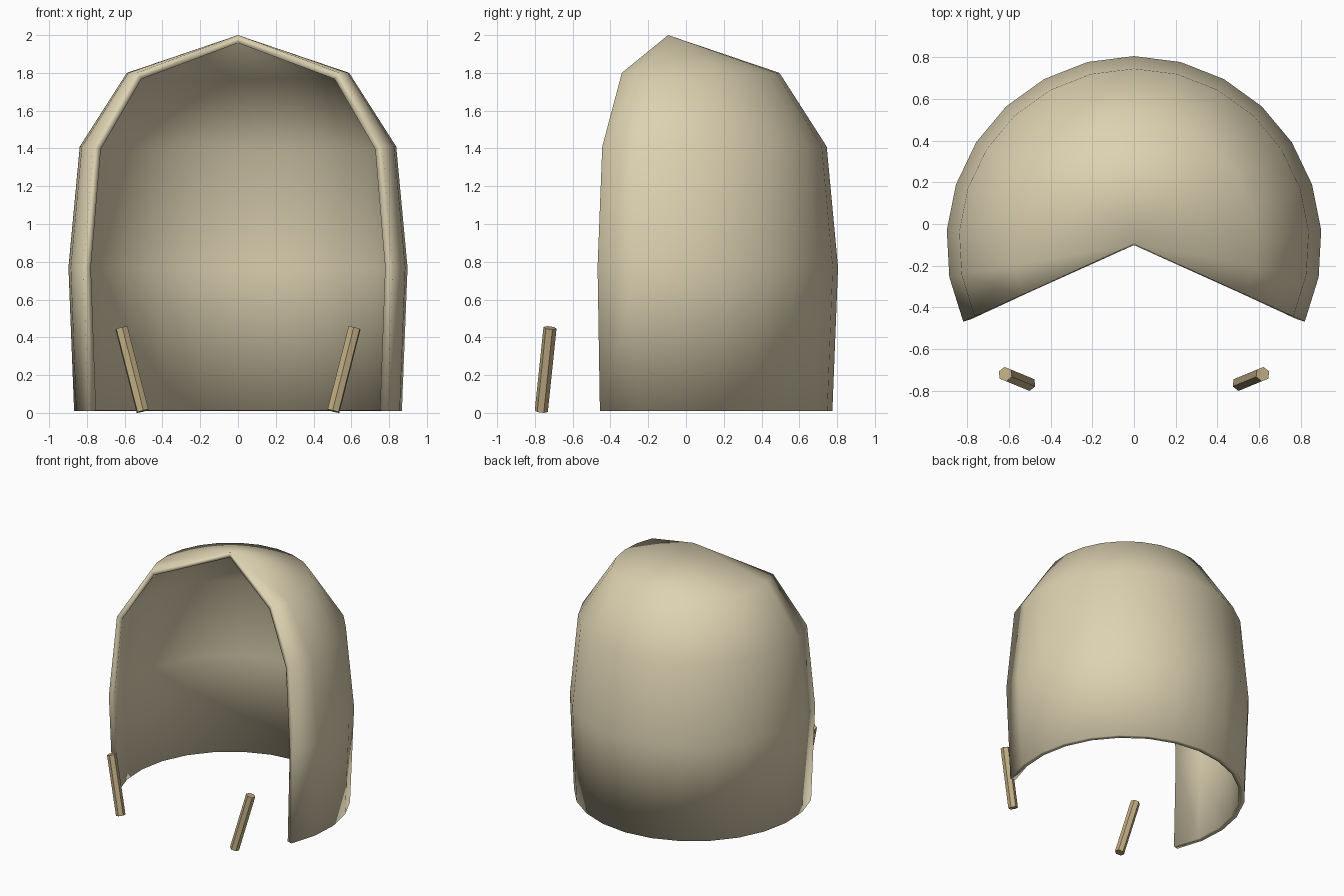
import bpy, bmesh, math
from mathutils import Matrix, Vector

cube = bpy.data.objects.get("Cube")
if cube:
    bpy.data.objects.remove(cube, do_unlink=True)


def material(name, rgb):
    mat = bpy.data.materials.new(name)
    mat.use_nodes = True
    mat.diffuse_color = (*rgb, 1)
    mat.node_tree.nodes["Principled BSDF"].inputs["Base Color"].default_value = (*rgb, 1)
    return mat


def add_object(name, bm, mat, smooth):
    mesh = bpy.data.meshes.new(name)
    for face in bm.faces:
        face.smooth = smooth
    bm.to_mesh(mesh)
    bm.free()
    mesh.materials.append(mat)
    obj = bpy.data.objects.new(name, mesh)
    bpy.context.collection.objects.link(obj)
    return obj


cream = material("cream", (0.72, 0.64, 0.44))
wood = material("tan wood", (0.53, 0.42, 0.23))

# Domed shell: a profile swept part way round, open at the front
CENTRE_Y = -0.095
PROFILE = [(0.87, 0.01), (0.90, 0.77), (0.84, 1.41), (0.59, 1.80)]
SEGMENTS = 16
START, END = math.radians(-24.5), math.radians(204.5)

bm = bmesh.new()
apex = bm.verts.new((0, CENTRE_Y, 2.0))
columns = []
for i in range(SEGMENTS + 1):
    a = START + (END - START) * i / SEGMENTS
    columns.append([bm.verts.new((r * math.cos(a), CENTRE_Y + r * math.sin(a), z))
                    for r, z in PROFILE])
for a, b in zip(columns, columns[1:]):
    for j in range(len(PROFILE) - 1):
        bm.faces.new((a[j], b[j], b[j + 1], a[j + 1]))
    bm.faces.new((a[-1], b[-1], apex))
shell = add_object("domed_shell", bm, cream, True)
wall = shell.modifiers.new("wall", "SOLIDIFY")
wall.thickness = 0.042
wall.offset = -1

# Two six-sided stakes leaning outwards in front of the opening
for side, name in ((1, "left_stake"), (-1, "right_stake")):
    foot = Vector((side * 0.505, -0.766, 0.009))
    head = Vector((side * 0.617, -0.72, 0.45))
    axis = (head - foot).normalized()
    lean = Vector((axis.x, axis.y, 0)).normalized()
    across = axis.cross(lean).normalized()
    corner = across.cross(axis)
    frame = Matrix((corner, across, axis)).transposed().to_4x4()
    # Cone corners start on local y or x, so pick the turn that puts one on the lean
    bm = bmesh.new()
    bmesh.ops.create_cone(bm, cap_ends=True, segments=6, radius1=0.035,
                          radius2=0.035, depth=(head - foot).length)
    first = bm.verts[:][0].co
    turn = Matrix.Rotation(-math.atan2(first.y, first.x), 4, "Z")
    bm.transform(Matrix.Translation((foot + head) / 2) @ frame @ turn)
    bmesh.ops.recalc_face_normals(bm, faces=bm.faces)
    add_object(name, bm, wood, False)
